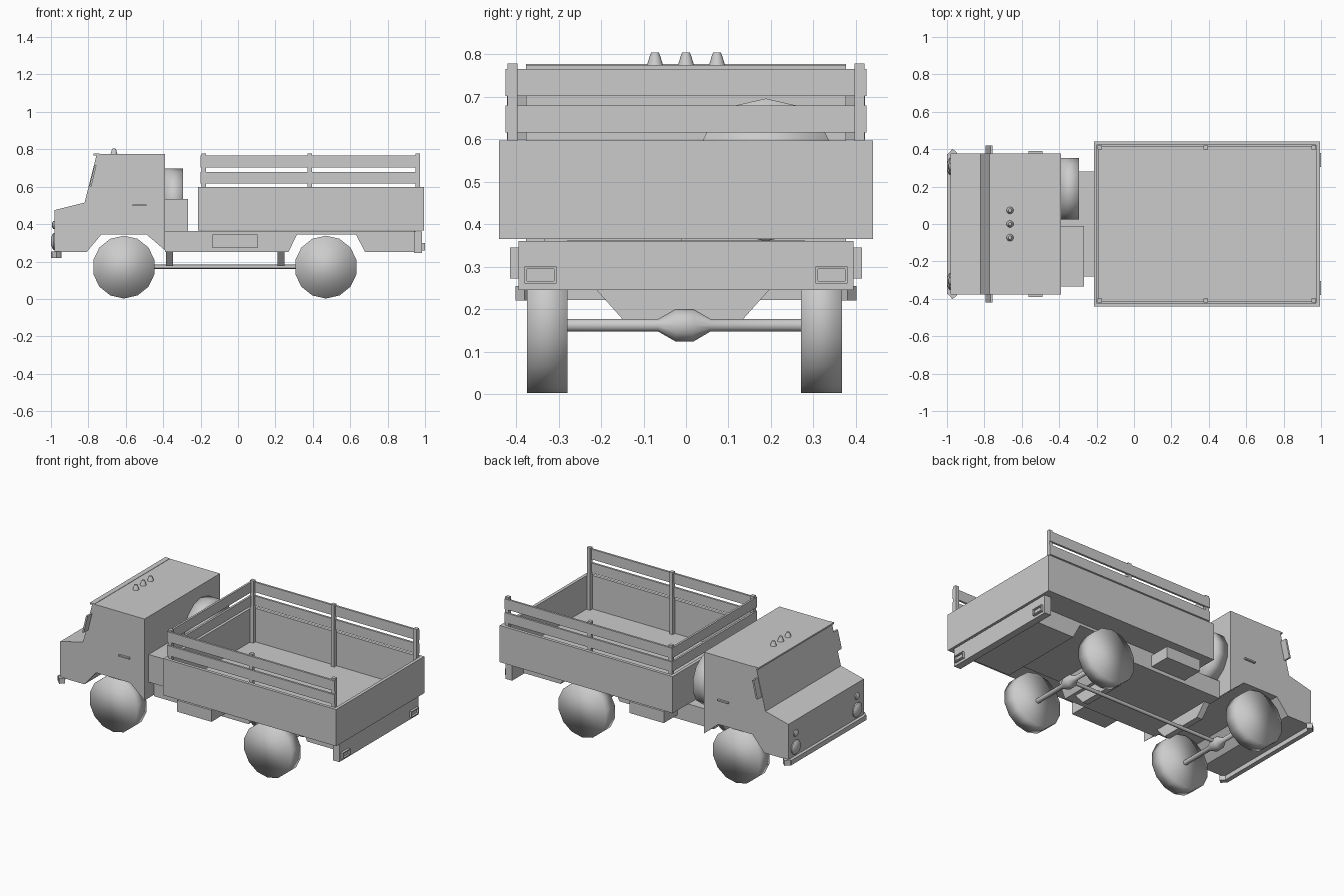
import bpy, bmesh, math
from mathutils import Matrix, Vector

cube = bpy.data.objects.get("Cube")
if cube:
    bpy.data.objects.remove(cube, do_unlink=True)

GREY = (0.6, 0.6, 0.6, 1)
grey = bpy.data.materials.new("plain grey")
grey.use_nodes = True
grey.diffuse_color = GREY
grey.node_tree.nodes["Principled BSDF"].inputs["Base Color"].default_value = GREY


def finish(name, bm, smooth=None):
    bmesh.ops.recalc_face_normals(bm, faces=bm.faces)
    mesh = bpy.data.meshes.new(name)
    bm.to_mesh(mesh)
    bm.free()
    mesh.materials.append(grey)
    obj = bpy.data.objects.new(name, mesh)
    bpy.context.collection.objects.link(obj)
    if smooth:
        for other in bpy.context.selected_objects:
            other.select_set(False)
        obj.select_set(True)
        bpy.context.view_layer.objects.active = obj
        if smooth == "all":
            bpy.ops.object.shade_smooth()
        else:
            bpy.ops.object.shade_smooth_by_angle(angle=math.radians(smooth))
    return obj


def box(name, x, y, z):
    """Box from (low, high) ranges."""
    bm = bmesh.new()
    size = [r[1] - r[0] for r in (x, y, z)]
    mid = [(r[0] + r[1]) / 2 for r in (x, y, z)]
    bmesh.ops.create_cube(bm, size=1, matrix=Matrix.Translation(mid) @ Matrix.Diagonal((*size, 1)))
    return finish(name, bm)


def prism(name, points, low, high, axis="y"):
    """Extrude an outline along y (points are x, z) or x (points are y, z)."""
    bm = bmesh.new()
    place = (lambda a, b: (a, low, b)) if axis == "y" else (lambda a, b: (low, a, b))
    face = bm.faces.new([bm.verts.new(place(*p)) for p in points])
    out = bmesh.ops.extrude_face_region(bm, geom=[face])
    step = Vector((0, high - low, 0) if axis == "y" else (high - low, 0, 0))
    bmesh.ops.translate(bm, vec=step, verts=[v for v in out["geom"] if isinstance(v, bmesh.types.BMVert)])
    return finish(name, bm)


def turned(name, profile, origin, axis, sides=12, smooth=40):
    """Stack of rings (distance, radius) along an axis, capped at both ends."""
    bm = bmesh.new()
    rings = []
    for d, r in profile:
        ring = []
        for i in range(sides):
            a = 2 * math.pi * i / sides
            u, v = r * math.sin(a), r * math.cos(a)
            p = {"x": (d, u, v), "y": (u, d, v), "z": (u, v, d)}[axis]
            ring.append(bm.verts.new(Vector(origin) + Vector(p)))
        rings.append(ring)
    for a, b in zip(rings, rings[1:]):
        for i in range(sides):
            j = (i + 1) % sides
            bm.faces.new((a[i], a[j], b[j], b[i]))
    bm.faces.new(rings[0])
    bm.faces.new(rings[-1])
    return finish(name, bm, smooth)


SIDES = (("right", -1), ("left", 1))


def span(s, a, b):
    return tuple(sorted((s * a, s * b)))


# Cab with sloped windscreen and wheel arches
prism("cab", [(-0.98, 0.25), (-0.98, 0.475), (-0.82, 0.515), (-0.755, 0.775), (-0.39, 0.775),
              (-0.39, 0.26), (-0.49, 0.345), (-0.73, 0.345), (-0.81, 0.25)], -0.377, 0.377)
box("roof_visor", (-0.772, -0.74), (-0.377, 0.377), (0.767, 0.777))
for i in (-1, 0, 1):
    turned(f"roof_light_{i + 2}", [(0, 0.019), (0.022, 0.012), (0.029, 0.009)],
           (-0.663, i * 0.073, 0.775), "z", 10)

# Chassis and rear cross panel
prism("chassis", [(-0.39, 0.25), (-0.39, 0.362), (0.95, 0.362), (0.95, 0.25), (0.68, 0.25),
                  (0.63, 0.345), (0.315, 0.345), (0.27, 0.25)], -0.28, 0.28)
box("rear_panel", (0.94, 0.985), (-0.395, 0.395), (0.245, 0.36))
for name, x in (("front", -0.367), ("rear", 0.23)):
    prism(f"{name}_crossmember", [(-0.215, 0.25), (0.2, 0.25), (0.135, 0.177), (-0.15, 0.177)],
          x - 0.019, x + 0.019, "x")
box("engine_locker", (-0.39, -0.268), (-0.335, -0.01), (0.36, 0.535))

# Front bumper with wrapped ends
box("front_bumper", (-1.0, -0.972), (-0.375, 0.375), (0.222, 0.252))
for side, s in SIDES:
    prism_pts = [(-1.0, 0.37), (-0.97, 0.402), (-0.945, 0.38), (-0.972, 0.36)]
    bm = bmesh.new()
    low = bm.faces.new([bm.verts.new((x, s * y, 0.22)) for x, y in prism_pts])
    out = bmesh.ops.extrude_face_region(bm, geom=[low])
    bmesh.ops.translate(bm, vec=(0, 0, 0.034), verts=[v for v in out["geom"] if isinstance(v, bmesh.types.BMVert)])
    finish(f"{side}_bumper_end", bm)

# Parts paired on both sides
for side, s in SIDES:
    turned(f"{side}_headlight", [(0.015, 0.045), (-0.006, 0.045), (-0.014, 0.035), (-0.02, 0.015)],
           (-0.98, s * 0.307, 0.307), "x", 12)
    turned(f"{side}_indicator", [(0.01, 0.021), (-0.008, 0.021), (-0.015, 0.01)],
           (-0.98, s * 0.307, 0.395), "x", 10)
    box(f"{side}_door_handle", (-0.565, -0.49), span(s, 0.37, 0.39), (0.497, 0.506))
    prism(f"{side}_mirror", [(-0.795, 0.6), (-0.768, 0.712), (-0.757, 0.712), (-0.784, 0.6)],
          *span(s, 0.37, 0.421))
    box(f"{side}_side_tank", (-0.135, 0.105), span(s, 0.27, 0.415), (0.272, 0.345))

    # Rear light as an open frame around a recessed lens
    for part, y, z in (("top", (0.305, 0.38), (0.294, 0.3)), ("bottom", (0.305, 0.38), (0.26, 0.266)),
                       ("inner", (0.305, 0.311), (0.266, 0.294)), ("outer", (0.374, 0.38), (0.266, 0.294))):
        box(f"{side}_rear_light_{part}", (0.98, 1.0), span(s, *y), z)
    box(f"{side}_rear_light_lens", (0.98, 0.988), span(s, 0.31, 0.375), (0.265, 0.295))

# Wheels, axles and drive shaft
TYRE = [(-0.048, 0.168), (0.048, 0.168)]
for end, x in (("front", -0.61), ("rear", 0.47)):
    for side, s in SIDES:
        turned(f"{end}_{side}_wheel", TYRE, (x, s * 0.323 - 0.004, 0.17), "y", 14, "all")
    turned(f"{end}_axle", [(-0.3, 0.015), (-0.065, 0.015), (-0.025, 0.038), (0.018, 0.038),
                           (0.057, 0.015), (0.3, 0.015)], (x, 0, 0.162), "y", 12)
turned("drive_shaft", [(-0.61, 0.011), (0.47, 0.011)], (0, -0.004, 0.172), "x", 10)
turned("spare_wheel", TYRE, (-0.342, 0.188, 0.528), "x", 14, "all")

# Cargo bed
X0, X1, Y, T = -0.215, 0.995, 0.44, 0.02
box("bed_floor", (X0, X1), (-Y, Y), (0.365, 0.385))
box("bed_front_wall", (X0, X0 + T), (-Y, Y), (0.365, 0.597))
box("tailgate", (X1 - T, X1), (-Y, Y), (0.365, 0.597))
for side, s in SIDES:
    box(f"{side}_bed_wall", (X0, X1), span(s, Y - T, Y), (0.365, 0.597))
    for i, x in enumerate((-0.183, 0.383, 0.96)):
        box(f"{side}_post_{i + 1}", (x - 0.012, x + 0.012), span(s, 0.397, 0.42), (0.38, 0.778))

# Side and front rails
for name, z in (("lower", (0.616, 0.679)), ("upper", (0.702, 0.766))):
    for side, s in SIDES:
        box(f"{side}_{name}_rail", (-0.2, 0.972), span(s, 0.412, 0.425), z)
    box(f"front_{name}_rail", (-0.2, -0.187), (-0.42, 0.42), z)
